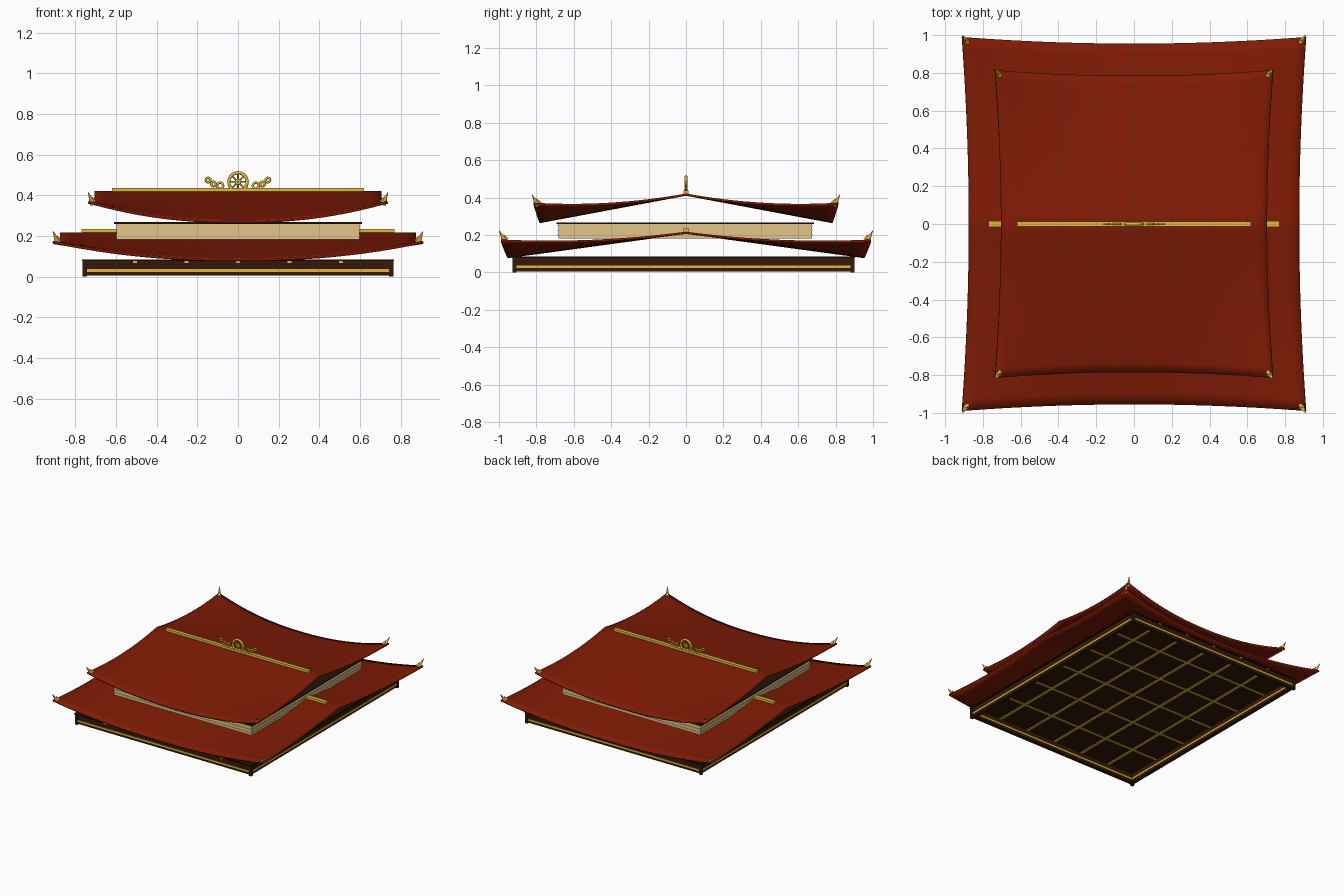
import bpy, bmesh, math
from mathutils import Vector

if "Cube" in bpy.data.objects:
    bpy.data.objects.remove(bpy.data.objects["Cube"])


def material(name, rgb):
    m = bpy.data.materials.new(name)
    m.diffuse_color = (*rgb, 1)
    m.use_nodes = True
    m.node_tree.nodes["Principled BSDF"].inputs["Base Color"].default_value = m.diffuse_color
    return m


RED = material("roof red", (0.215, 0.0105, 0.0015))
GOLD = material("gold", (0.76, 0.49, 0.045))
TAN = material("wall tan", (0.76, 0.56, 0.25))
BROWN = material("dark timber", (0.036, 0.0095, 0.0018))
BLACK = material("trim black brown", (0.02, 0.0065, 0.002))


def finish(name, bm, mat, smooth=False):
    me = bpy.data.meshes.new(name)
    bm.to_mesh(me)
    bm.free()
    me.materials.append(mat)
    ob = bpy.data.objects.new(name, me)
    bpy.context.collection.objects.link(ob)
    if smooth:
        bpy.context.view_layer.objects.active = ob
        ob.select_set(True)
        bpy.ops.object.shade_smooth_by_angle(angle=math.radians(50))
        ob.select_set(False)
    return ob


def add_box(bm, x0, x1, y0, y1, z0, z1):
    vs = bmesh.ops.create_cube(bm, size=1)["verts"]
    for v in vs:
        v.co = Vector(((x0 + x1) / 2 + v.co.x * (x1 - x0),
                       (y0 + y1) / 2 + v.co.y * (y1 - y0),
                       (z0 + z1) / 2 + v.co.z * (z1 - z0)))


def box(name, mat, *dims):
    bm = bmesh.new()
    add_box(bm, *dims)
    return finish(name, bm, mat)


def ring(name, mat, hx, hy, cy, width, z0, z1):
    """Rectangular frame of four beams."""
    bm = bmesh.new()
    for s in (-1, 1):
        xa, xb = sorted((s * hx, s * (hx - width)))
        ya, yb = sorted((s * hy, s * (hy - width)))
        add_box(bm, xa, xb, cy - hy, cy + hy, z0, z1)
        add_box(bm, -hx + width, hx - width, cy + ya, cy + yb, z0, z1)
    return finish(name, bm, mat)


def roof(name, hx, hy, ridge, drop, lift, flare):
    """Saddle sheet: straight ridge, drooping eaves, upturned corners."""
    n = 32
    bm = bmesh.new()
    grid = []
    for j in range(n + 1):
        v = 2 * j / n - 1
        t = abs(v)
        row = []
        for i in range(n + 1):
            u = 2 * i / n - 1
            row.append(bm.verts.new((u * (hx + flare * t * t),
                                     v * (hy + flare * u * u),
                                     ridge - drop * t + lift * abs(u) ** 2.2 * t * t)))
        grid.append(row)
    for j in range(n):
        for i in range(n):
            bm.faces.new((grid[j][i], grid[j][i + 1], grid[j + 1][i + 1], grid[j + 1][i]))
    ob = finish(name, bm, RED, True)
    mod = ob.modifiers.new("thickness", "SOLIDIFY")
    mod.thickness = 0.012
    mod.offset = -1


def corner_finials(name, x, y, z):
    """Outward leaning horns, each with a small collar leaf."""
    bm = bmesh.new()
    for sx in (-1, 1):
        for sy in (-1, 1):
            for start, end, r in (((-.020, -.024, -.014), (.003, .008, .045), .015),
                                  ((-.026, -.032, -.004), (-.014, -.018, .022), .012)):
                a, b = (Vector((sx * (x + p[0]), sy * (y + p[1]), z + p[2]))
                        for p in (start, end))
                d = b - a
                vs = bmesh.ops.create_cone(bm, cap_ends=True, segments=10, radius1=r,
                                           radius2=.0008, depth=d.length)["verts"]
                q = d.to_track_quat("Z", "Y")
                for v in vs:
                    v.co = q @ v.co + (a + b) / 2
    finish(name, bm, GOLD, True)


def add_torus(bm, cx, cz, R, r, n=24, m=10):
    """Upright ring lying in the XZ plane."""
    loops = []
    for i in range(n):
        a = 2 * math.pi * i / n
        loops.append([bm.verts.new((cx + (R + r * math.cos(b)) * math.cos(a), r * math.sin(b),
                                    cz + (R + r * math.cos(b)) * math.sin(a)))
                      for b in (2 * math.pi * k / m for k in range(m))])
    for i in range(n):
        p, q = loops[i], loops[(i + 1) % n]
        for k in range(m):
            bm.faces.new((p[k], q[k], q[(k + 1) % m], p[(k + 1) % m]))
    bmesh.ops.recalc_face_normals(bm, faces=bm.faces[:])


# Base: beam frame, corner posts, gold strip, top trim
HX, HY, CY = 0.76, 0.91, -0.013
ring("base_beams", BROWN, HX - .003, HY - .003, CY, .03, .006, .076)
ring("base_gold_strip", GOLD, HX + .001, HY + .001, CY, .038, .024, .037)
ring("base_top_trim", BLACK, HX + .008, HY + .006, CY, .045, .077, .085)
bm = bmesh.new()
for sx in (-1, 1):
    for sy in (-1, 1):
        x, y = sx * (HX - .007), CY + sy * (HY - .007)
        add_box(bm, x - .011, x + .011, y - .011, y + .011, 0, .077)
finish("corner_posts", bm, BROWN)

# Ceiling panel with a gold lattice underneath
box("ceiling", BROWN, -HX + .01, HX - .01, CY - HY + .01, CY + HY - .01, .074, .082)
bm = bmesh.new()
for i in range(-2, 3):
    add_box(bm, i * .253 - .010, i * .253 + .010, CY - HY - .004, CY + HY + .004, .068, .077)
    y = CY + i * .303
    add_box(bm, -HX + .02, HX - .02, y - .009, y + .009, .0685, .0745)
finish("ceiling_lattice", bm, GOLD)

# Lower roof and its ridge beam
roof("lower_roof", .875, .955, .218, .13, .088, .035)
box("lower_ridge", GOLD, -.77, .77, -.015, .015, .216, .234)
corner_finials("lower_finials", .907, .992, .18)

# Upper storey wall with thin rails and its cap
box("upper_wall", TAN, -.597, .597, -.683, .674, .182, .26)
for i, z in enumerate((.200, .225, .250)):
    ring(f"upper_wall_rail_{i}", TAN, .600, .6815, -.0045, .01, z - .003, z + .003)
box("upper_wall_cap", BLACK, -.61, .61, -.692, .684, .26, .268)

# Upper roof and its ridge beam
roof("upper_roof", .705, .785, .422, .147, .098, .03)
box("upper_ridge", GOLD, -.62, .62, -.014, .014, .419, .437)
corner_finials("upper_finials", .735, .816, .372)

# Spoked wheel ornament on the ridge
bm = bmesh.new()
add_torus(bm, 0, .466, .045, .008, 32)
add_torus(bm, 0, .466, .009, .007, 16)
for k in range(8):
    a = k * math.pi / 4
    d = Vector((math.cos(a), 0, math.sin(a)))
    vs = bmesh.ops.create_cone(bm, cap_ends=True, segments=8, radius1=.004,
                               radius2=.004, depth=.036)["verts"]
    q = d.to_track_quat("Z", "Y")
    for v in vs:
        v.co = q @ v.co + d * .027 + Vector((0, 0, .466))
finish("ridge_wheel", bm, GOLD, True)

# Scroll rings either side of the wheel
bm = bmesh.new()
for s in (-1, 1):
    for x, z, r in ((.088, .448, .015), (.121, .456, .011), (.147, .475, .011)):
        add_torus(bm, s * x, z, r, .006, 20)
finish("ridge_scrolls", bm, GOLD, True)
